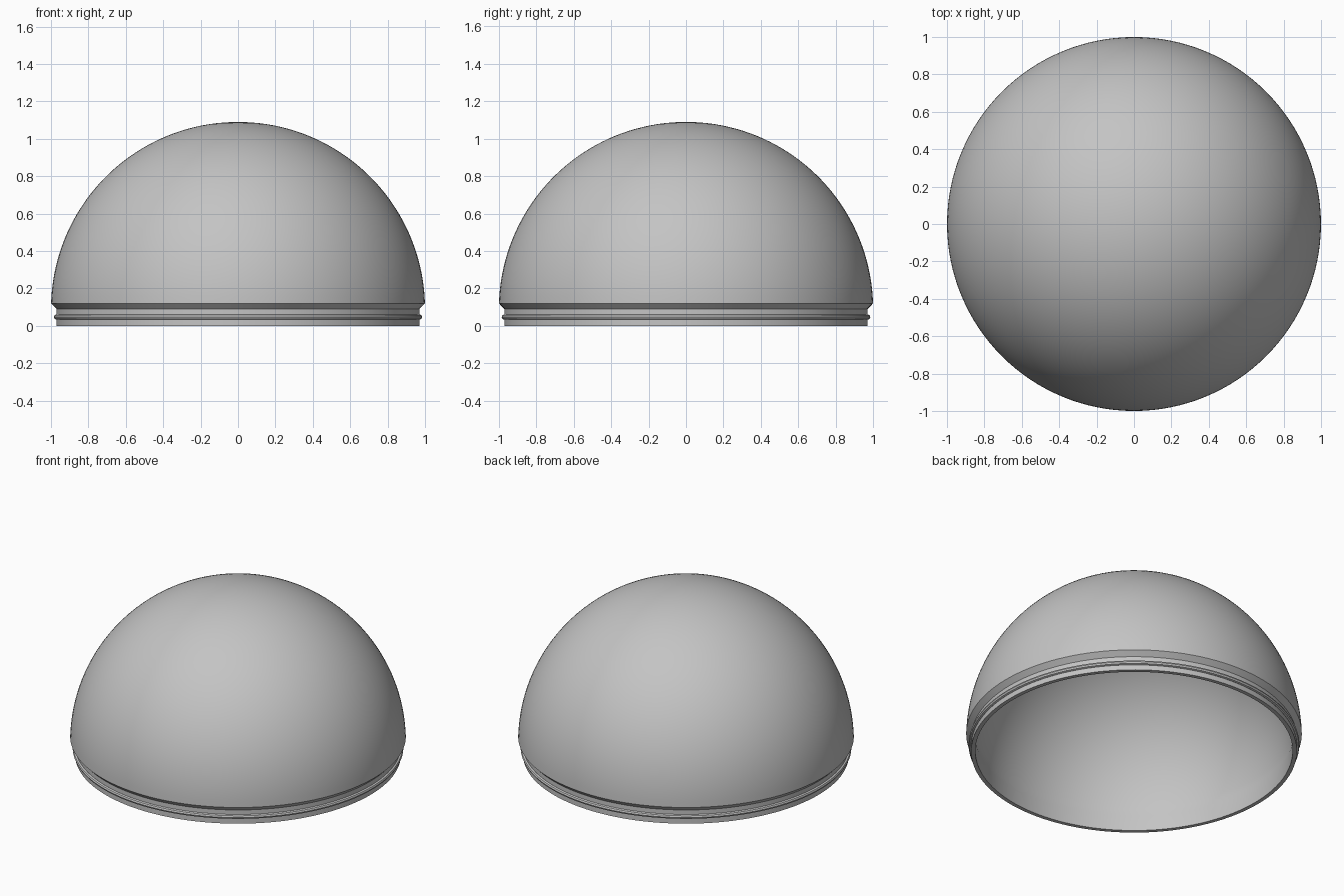
import bpy
import bmesh
from math import sin, cos, pi, radians

SEGMENTS = 128
CENTRE_Z = 0.09   # centre height of the dome's sphere

cube = bpy.data.objects.get("Cube")
if cube:
    bpy.data.objects.remove(cube, do_unlink=True)

grey = bpy.data.materials.new("plain grey")
grey.use_nodes = True
colour = (0.55, 0.55, 0.55, 1)
grey.diffuse_color = colour
grey.node_tree.nodes["Principled BSDF"].inputs["Base Color"].default_value = colour


def lathe(name, profile, closed=False):
    """Spin an (r, z) profile around the z axis into a smooth object."""
    bm = bmesh.new()
    verts = [bm.verts.new((r, 0, z)) for r, z in profile]
    edges = [bm.edges.new(pair) for pair in zip(verts, verts[1:])]
    if closed:
        edges.append(bm.edges.new((verts[-1], verts[0])))
    bmesh.ops.spin(bm, geom=verts + edges, cent=(0, 0, 0), axis=(0, 0, 1),
                   angle=2 * pi, steps=SEGMENTS)
    bmesh.ops.remove_doubles(bm, verts=bm.verts[:], dist=0.0001)
    bmesh.ops.recalc_face_normals(bm, faces=bm.faces[:])
    mesh = bpy.data.meshes.new(name)
    bm.to_mesh(mesh)
    bm.free()
    mesh.materials.append(grey)
    obj = bpy.data.objects.new(name, mesh)
    bpy.context.collection.objects.link(obj)
    bpy.ops.object.select_all(action="DESELECT")
    obj.select_set(True)
    bpy.context.view_layer.objects.active = obj
    bpy.ops.object.shade_smooth_by_angle(angle=radians(30))
    return obj


def arc(radius, low, steps=40):
    """Quarter arc from the pole down to the angle 'low' above the equator."""
    angles = [pi / 2 + (low - pi / 2) * i / steps for i in range(steps + 1)]
    return [(radius * cos(a), CENTRE_Z + radius * sin(a)) for a in angles]


# Hollow dome: outer shell, chamfer, neck, rim, inner wall, inner shell
neck = [(0.97, 0.09), (0.97, 0), (0.945, 0), (0.945, 0.1)]
lathe("dome_shell", arc(1.0, 0.03) + neck + arc(0.95, 0.04)[::-1])

# Raised bead around the neck
bead = [(0.971 + 0.014 * cos(i * pi / 4), 0.047 + 0.014 * sin(i * pi / 4))
        for i in range(8)]
lathe("neck_bead", bead, closed=True)
